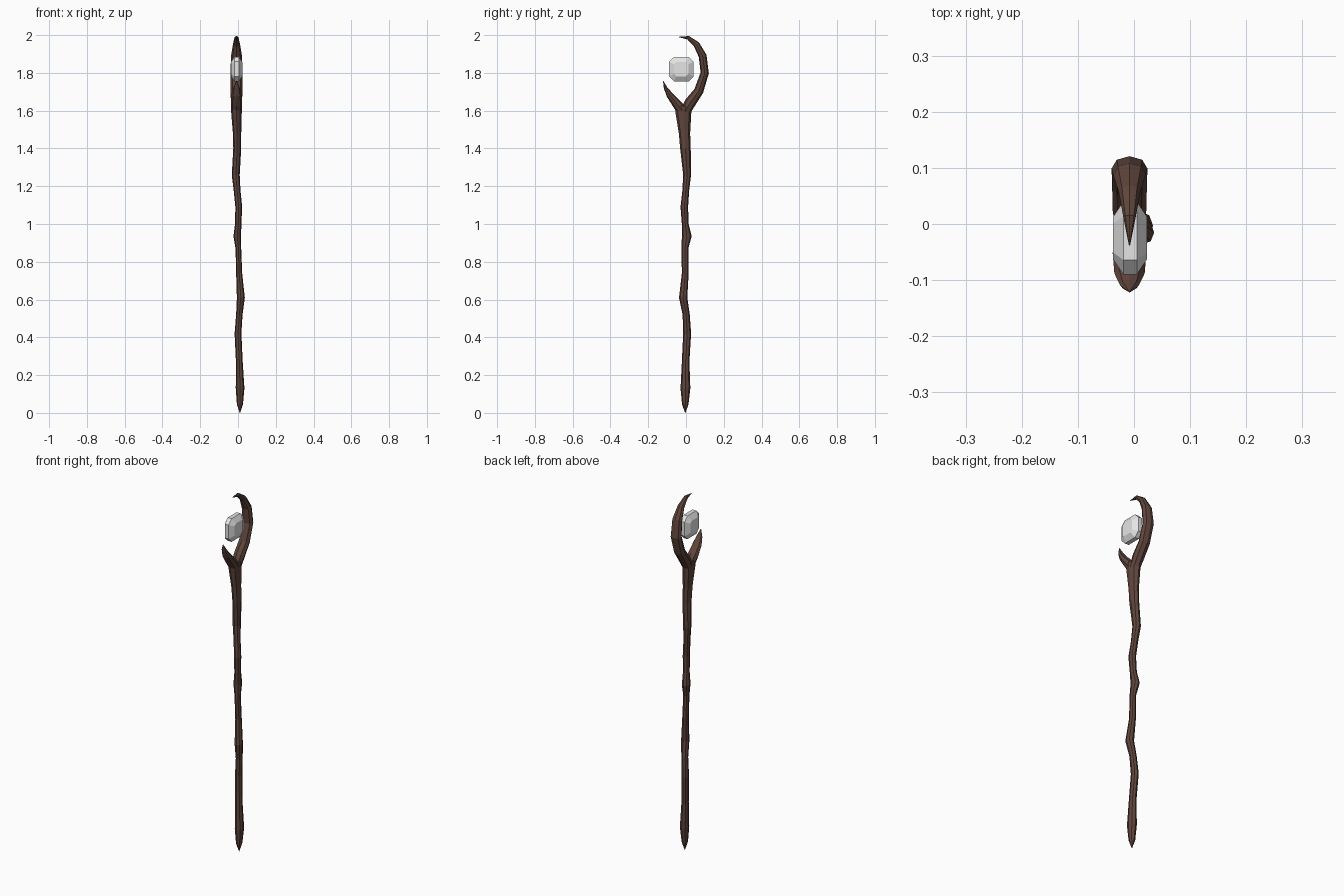
import bpy, bmesh, math
from mathutils import Vector

if "Cube" in bpy.data.objects:
    bpy.data.objects.remove(bpy.data.objects["Cube"])


def material(name, rgb):
    m = bpy.data.materials.new(name)
    m.diffuse_color = (*rgb, 1)
    m.use_nodes = True
    m.node_tree.nodes["Principled BSDF"].inputs["Base Color"].default_value = m.diffuse_color
    return m


wood = material("dark brown wood", (0.115, 0.06, 0.045))
crystal = material("pale grey crystal", (0.78, 0.78, 0.78))


def make_object(name, rings, mat):
    """Skin a list of closed rings, capping both ends."""
    bm = bmesh.new()
    loops = [[bm.verts.new(p) for p in ring] for ring in rings]
    n = len(loops[0])
    for a, b in zip(loops, loops[1:]):
        for i in range(n):
            j = (i + 1) % n
            bm.faces.new((a[i], a[j], b[j], b[i]))
    bm.faces.new(loops[0][::-1])
    bm.faces.new(loops[-1])
    bmesh.ops.recalc_face_normals(bm, faces=bm.faces)
    me = bpy.data.meshes.new(name)
    bm.to_mesh(me)
    bm.free()
    me.materials.append(mat)
    ob = bpy.data.objects.new(name, me)
    bpy.context.collection.objects.link(ob)
    return ob


def oval(center, u, v, ru, rv, n=8):
    return [center + u * ru * math.cos(2 * math.pi * i / n)
            + v * rv * math.sin(2 * math.pi * i / n) for i in range(n)]


X, Y = Vector((1, 0, 0)), Vector((0, 1, 0))

# gnarled shaft: x, y, z, x radius, y radius
shaft = [(.010, -.004, .0, .001, .001), (.010, -.004, .045, .016, .017),
         (.011, -.003, .13, .023, .026), (.007, -.002, .27, .018, .020),
         (.000, .006, .42, .018, .021), (.007, .001, .52, .017, .019),
         (.015, -.015, .61, .021, .022), (.006, -.004, .74, .016, .018),
         (.002, -.006, .87, .015, .018), (-.004, .004, .935, .020, .026),
         (.001, -.004, 1.0, .017, .018), (.004, -.009, 1.09, .018, .020),
         (-.005, -.001, 1.18, .018, .018), (-.012, .006, 1.26, .021, .021),
         (-.004, -.003, 1.40, .021, .028), (-.005, -.008, 1.48, .022, .030),
         (-.008, -.014, 1.59, .028, .042), (-.008, -.014, 1.625, .028, .045)]
make_object("shaft", [oval(Vector(s[:3]), X, Y, s[3], s[4]) for s in shaft], wood)


def prong(name, path):
    """Tapered horn in the side plane: y, z, x radius, in-plane radius."""
    pts = [Vector((-.008, p[0], p[1])) for p in path]
    rings = []
    for i, p in enumerate(path):
        t = (pts[min(i + 1, len(pts) - 1)] - pts[max(i - 1, 0)]).normalized()
        rings.append(oval(pts[i], X, t.cross(X), p[2], p[3]))
    make_object(name, rings, wood)


# long hooked prong curling over the crystal
prong("long_prong", [(-.005, 1.595, .026, .028), (.024, 1.645, .030, .030),
                     (.068, 1.705, .031, .025), (.099, 1.80, .032, .022),
                     (.088, 1.89, .029, .021), (.056, 1.95, .019, .017),
                     (.012, 1.986, .011, .010), (-.038, 1.990, .001, .001)])

# short pointed prong on the other side
prong("short_prong", [(-.015, 1.595, .027, .030), (-.052, 1.640, .030, .024),
                      (-.088, 1.685, .027, .017), (-.109, 1.722, .017, .009),
                      (-.121, 1.758, .001, .001)])


# step-cut crystal floating in the fork
def cut_square(x, half, chamfer):
    k = half - chamfer
    outline = [(half, -k), (half, k), (k, half), (-k, half),
               (-half, k), (-half, -k), (-k, -half), (k, -half)]
    return [Vector((x - .007, a - .025, b + 1.82)) for a, b in outline]


make_object("crystal", [cut_square(-.030, .038, .012), cut_square(-.012, .065, .026),
                        cut_square(.012, .065, .026), cut_square(.030, .038, .012)], crystal)
